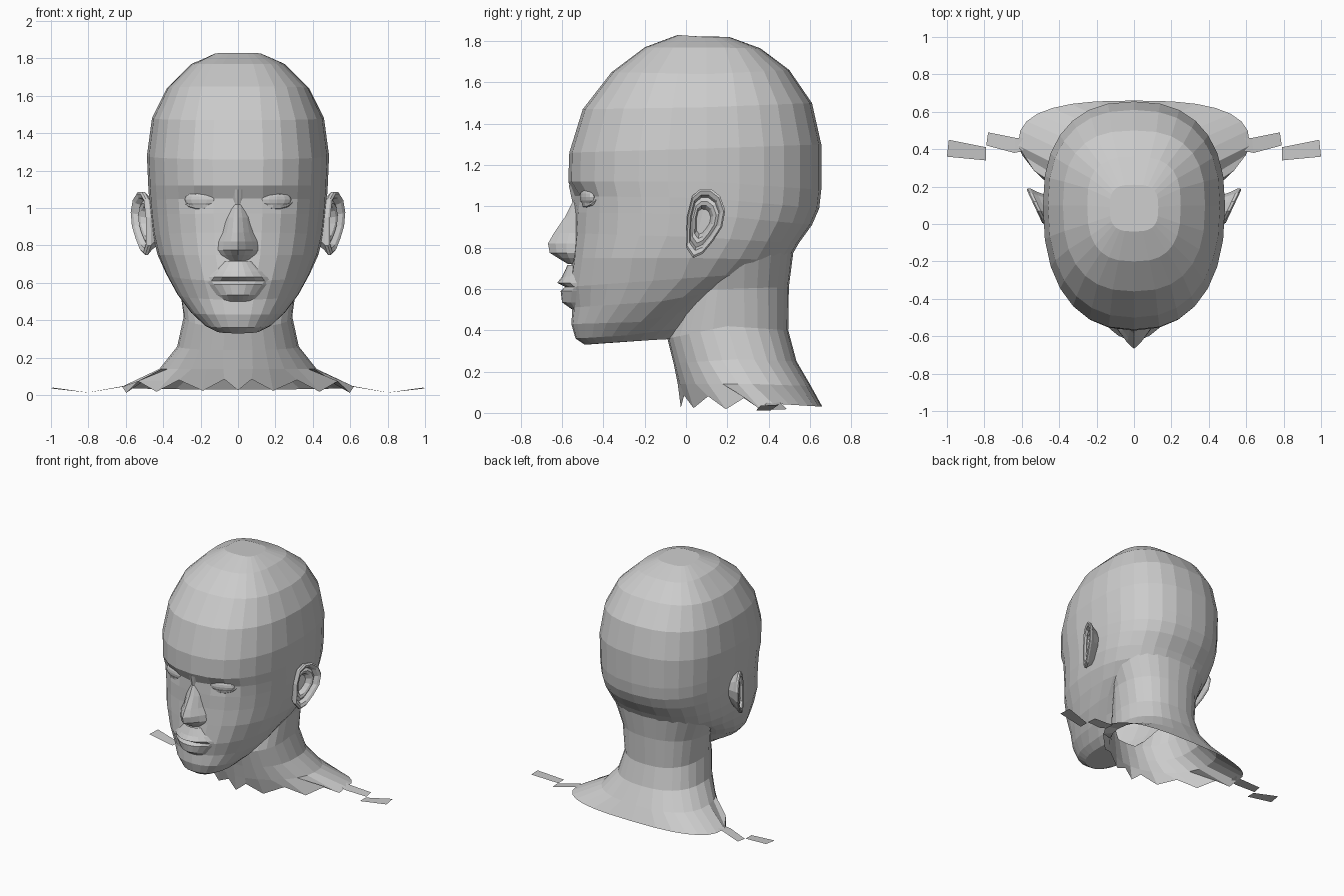
import bpy, bmesh, math
from mathutils import Vector, Matrix

if "Cube" in bpy.data.objects:
    bpy.data.objects.remove(bpy.data.objects["Cube"])

N = 28


def make(name, verts, faces, mirror=False):
    me = bpy.data.meshes.new(name)
    me.from_pydata([tuple(v) for v in verts], [], faces)
    bm = bmesh.new()
    bm.from_mesh(me)
    bmesh.ops.recalc_face_normals(bm, faces=bm.faces)
    bm.to_mesh(me)
    bm.free()
    ob = bpy.data.objects.new(name, me)
    bpy.context.collection.objects.link(ob)
    if mirror:
        m = ob.modifiers.new("mirror", 'MIRROR')
        m.use_mirror_merge = False
    return ob


def bridge(rings, cap_start=True, cap_end=True):
    n = len(rings[0])
    verts = [p for r in rings for p in r]
    faces = [(k*n+i, k*n+(i+1) % n, (k+1)*n+(i+1) % n, (k+1)*n+i)
             for k in range(len(rings)-1) for i in range(n)]
    if cap_start:
        faces.append(tuple(range(n)))
    if cap_end:
        faces.append(tuple(range(len(verts)-n, len(verts))))
    return verts, faces


def power(v, e):
    return math.copysign(abs(v)**e, v)


def ring(yf, zf, x, ys, zs, yb, zb, pf=2.35, pb=2.4):
    """Tilted oval through a front, a side and a back point."""
    pts = []
    for i in range(N):
        a = 2*math.pi*i/N
        s, c = math.sin(a), math.cos(a)
        if abs(s) < 1e-6:
            s = 0.0
        y1, z1, p = (yf, zf, pf) if c > 0 else (yb, zb, pb)
        k = abs(c)**(2/p) if abs(c) > 1e-6 else 0
        pts.append(Vector((x*power(s, 2/p), ys+(y1-ys)*k, zs+(z1-zs)*k)))
    return pts


# Skull and face: front (y, z), side (x, y, z), back (y, z)
head_rows = [
    (-.04, 1.83, .13, .09, 1.82, .21, 1.82, 3, 3),
    (-.20, 1.77, .25, .10, 1.77, .36, 1.765, 2.7, 2.8),
    (-.36, 1.65, .38, .10, 1.64, .50, 1.66, 2.5, 2.6),
    (-.50, 1.47, .46, .10, 1.48, .61, 1.50),
    (-.565, 1.26, .487, .10, 1.28, .655, 1.30),
    (-.57, 1.12, .48, .10, 1.12, .655, 1.08),
    (-.545, 1.05, .475, .10, 1.04, .645, .99),
    (-.54, .97, .468, .10, .96, .61, .91),
    (-.54, .87, .455, .08, .85, .545, .82),
    (-.55, .75, .43, .02, .75, .50, .74),
    (-.57, .61, .385, -.02, .65, .40, .68, 2.2),
    (-.55, .51, .325, -.12, .54, .25, .61, 2.2),
    (-.555, .43, .25, -.22, .44, .15, .53),
    (-.535, .36, .18, -.29, .375, .05, .42),
    (-.49, .33, .12, -.31, .345, -.03, .36),
]
head_rings = [ring(*r) for r in head_rows]
# Eye sockets
for r in head_rings:
    for p in r:
        if p.y < 0:
            d2 = ((abs(p.x)-.18)/.09)**2 + ((p.z-1.035)/.05)**2
            p.y += .03*math.exp(-d2)
head = make("head", *bridge(head_rings))

# Neck merging into the back of the skull and flaring into the shoulders
neck_rings = [ring(*r) for r in [
    (.04, .90, .42, .20, .92, .59, .93, 2.0, 2.3),
    (.04, .75, .385, .20, .77, .52, .78, 2.0, 2.3),
    (-.01, .60, .315, .20, .60, .498, .61, 2.0, 2.3),
    (-.09, .36, .29, .20, .42, .495, .40, 2.1),
    (-.06, .24, .325, .25, .26, .535, .25, 2.1),
    (-.04, .14, .42, .32, .14, .605, .13, 1.8, 2.5),
    (-.025, .06, .62, .42, .045, .66, .03, 1.4, 2.7),
]]
# Ragged lower edge at the front
for i, p in enumerate(neck_rings[-1]):
    if p.y < .4:
        p.z = max(.005, p.z + (.025 if i % 2 else -.035))
neck = make("neck", *bridge(neck_rings))

b = head.modifiers.new("join", 'BOOLEAN')
b.operation, b.solver, b.object = 'UNION', 'EXACT', neck
bpy.context.view_layer.objects.active = head
bpy.ops.object.modifier_apply(modifier="join")
bpy.data.objects.remove(neck)
head.name = "head_and_neck"

# Open the underside of the neck
bm = bmesh.new()
bm.from_mesh(head.data)
low = [f for f in bm.faces if f.normal.z < -.5 and max(v.co.z for v in f.verts) < .13]
bmesh.ops.delete(bm, geom=low, context='FACES')
bm.to_mesh(head.data)
bm.free()


def patch(name, rows, k, n):
    """Bulging strip; each row is z, front y, half width, edge y."""
    verts, faces = [], []
    for z, yf, w, yb in rows:
        for i in range(n):
            u = 2*i/(n-1)-1
            verts.append((w*u, yf+(yb-yf)*abs(u)**k, z))
    for r in range(len(rows)-1):
        for i in range(n-1):
            a = r*n+i
            faces.append((a, a+1, a+n+1, a+n))
    return make(name, verts, faces)


patch("nose", [
    (1.10, -.567, .05, -.54), (1.02, -.55, .04, -.51), (.95, -.585, .07, -.515),
    (.87, -.64, .09, -.515), (.82, -.668, .115, -.515), (.775, -.66, .12, -.52),
    (.75, -.62, .10, -.53), (.72, -.57, .06, -.54)], 1.3, 7)

patch("lips", [
    (.715, -.574, .08, -.54), (.66, -.60, .14, -.53), (.63, -.623, .17, -.515),
    (.61, -.585, .19, -.505), (.59, -.607, .17, -.51), (.535, -.60, .12, -.525),
    (.50, -.55, .09, -.525)], 2, 9)

# Eyes with almond-shaped lids
eye_frame = Matrix.Translation((.2, -.475, 1.045)) @ Matrix.Rotation(.33, 4, 'Z')
bm = bmesh.new()
bmesh.ops.create_uvsphere(bm, u_segments=12, v_segments=8, radius=1,
                          matrix=eye_frame @ Matrix.Diagonal((.09, .03, .045, 1)))
me = bpy.data.meshes.new("eyes")
bm.to_mesh(me)
bm.free()
eyes = bpy.data.objects.new("eyes", me)
bpy.context.collection.objects.link(eyes)
eyes.modifiers.new("mirror", 'MIRROR').use_mirror_merge = False

lid_rings = []
for sx, sz, y in [(.13, .07, .015), (.105, .048, -.02), (.088, .03, -.025), (.085, .027, -.01)]:
    lid_rings.append([eye_frame @ Vector((sx*math.cos(a), y+.03*math.cos(a)**2, sz*power(math.sin(a), 1.2)))
                      for a in [2*math.pi*i/14 for i in range(14)]])
make("eyelids", *bridge(lid_rings, False, False), mirror=True)

# Ears: one outline stepped through rim, fold and hollow
outline = [(0, .80), (.005, .95), (.03, 1.05), (.07, 1.085), (.12, 1.085), (.165, 1.05),
           (.19, .98), (.175, .90), (.13, .83), (.08, .77), (.035, .75)]
ear_rings = []
for s, dx in [(.6, -.10), (.85, -.04), (1, -.015), (1, .0), (.93, .008), (.8, .0), (.72, -.025),
              (.6, -.015), (.48, -.02), (.36, -.05)]:
    pts = []
    for y, z in outline:
        y, z = .08+(y-.08)*s, .93+(z-.93)*s
        pts.append((.48+.47*y+dx, y, z))
    ear_rings.append(pts)
make("ears", *bridge(ear_rings), mirror=True)

# Loose strips on the shoulder tops
make("shoulder_strips", [
    (.59, .39, .05), (.64, .38, .04), (.63, .46, .045), (.58, .46, .055),
    (.79, .42, .015), (.78, .49, .018),
    (.79, .34, .012), (1.0, .36, .035), (.99, .45, .04), (.79, .41, .012)],
    [(0, 1, 2, 3), (1, 4, 5, 2), (6, 7, 8, 9)], mirror=True)
